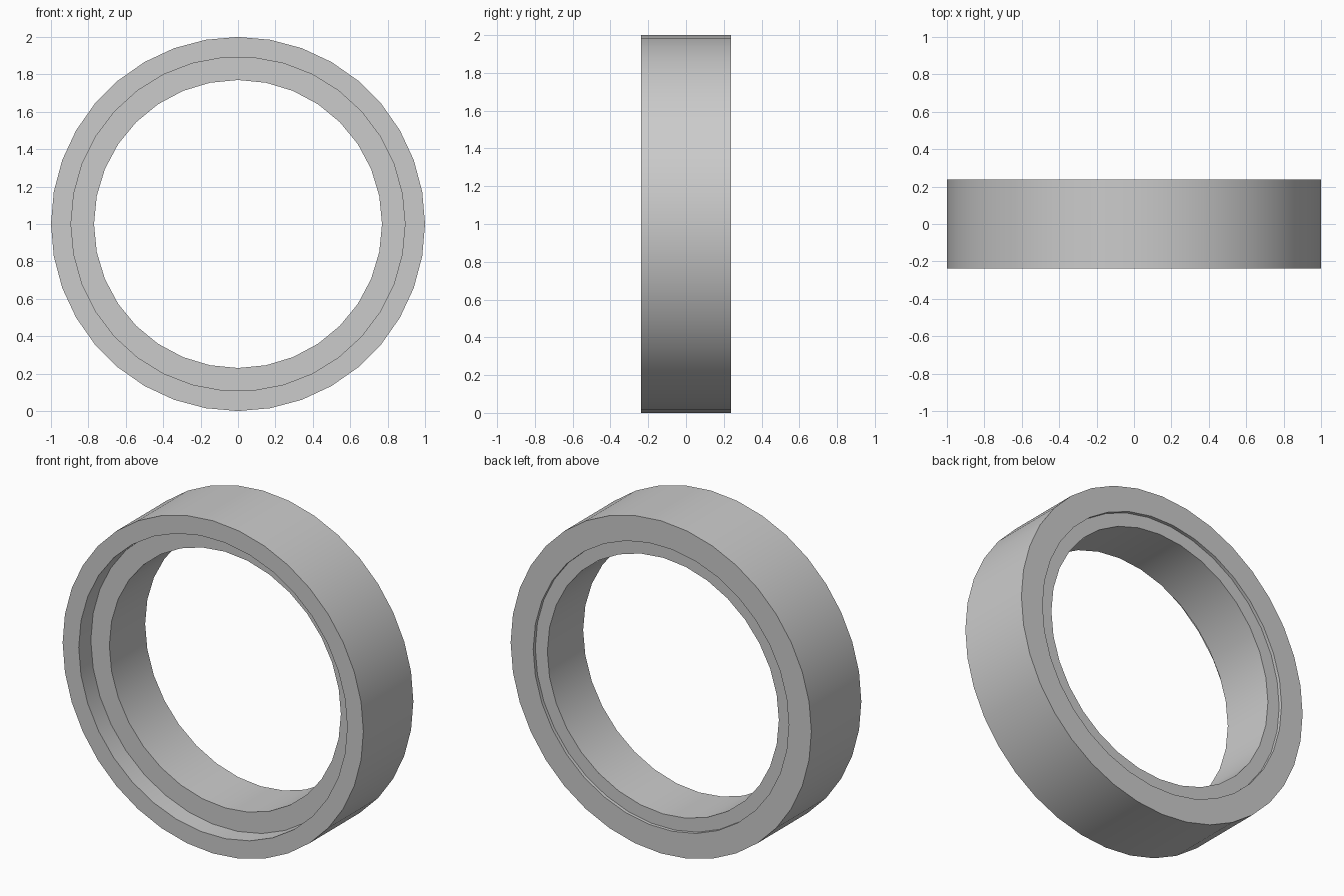
import bpy
import bmesh
from math import cos, sin, tau

cube = bpy.data.objects.get("Cube")
if cube:
    bpy.data.objects.remove(cube, do_unlink=True)

HALF_WIDTH = 0.2375
FRONT_FLOOR = -HALF_WIDTH + 0.115
BACK_FLOOR = HALF_WIDTH - 0.02

grey = bpy.data.materials.new("plain grey")
grey.use_nodes = True
grey.diffuse_color = (0.6, 0.6, 0.6, 1)
grey.node_tree.nodes["Principled BSDF"].inputs["Base Color"].default_value = (0.6, 0.6, 0.6, 1)

bm = bmesh.new()


def circle(radius, sides, y):
    """Closed loop of edges around the y axis."""
    verts = [bm.verts.new((radius * cos(tau * i / sides), y, 1 + radius * sin(tau * i / sides)))
             for i in range(sides)]
    return [bm.edges.new((verts[i - 1], verts[i])) for i in range(sides)]


def wall(radius, sides, y_front, y_back):
    """Cylindrical wall; returns its front and back rims."""
    front, back = circle(radius, sides, y_front), circle(radius, sides, y_back)
    for a, b in zip(front, back):
        bm.faces.new((a.verts[0], a.verts[1], b.verts[1], b.verts[0]))
    return front, back


def flat_ring(outer, inner):
    """Flat annulus between two rims in one plane."""
    bmesh.ops.triangle_fill(bm, edges=outer + inner, use_beauty=True, normal=(0, 1, 0))


# Walls: outside, front recess, shallow back recess, bore
outer_front, outer_back = wall(1.0, 36, -HALF_WIDTH, HALF_WIDTH)
recess_front, recess_floor = wall(0.893, 34, -HALF_WIDTH, FRONT_FLOOR)
step_floor, step_back = wall(0.85, 34, BACK_FLOOR, HALF_WIDTH)
bore_front, bore_back = wall(0.77, 32, FRONT_FLOOR, BACK_FLOOR)

# End faces and recess floors
flat_ring(outer_front, recess_front)
flat_ring(recess_floor, bore_front)
flat_ring(step_floor, bore_back)
flat_ring(outer_back, step_back)

bmesh.ops.recalc_face_normals(bm, faces=bm.faces[:])
mesh = bpy.data.meshes.new("stepped_ring")
bm.to_mesh(mesh)
bm.free()
mesh.materials.append(grey)

ring = bpy.data.objects.new("stepped_ring", mesh)
bpy.context.collection.objects.link(ring)
bpy.ops.object.select_all(action="DESELECT")
ring.select_set(True)
bpy.context.view_layer.objects.active = ring
bpy.ops.object.shade_smooth_by_angle(angle=0.6)
